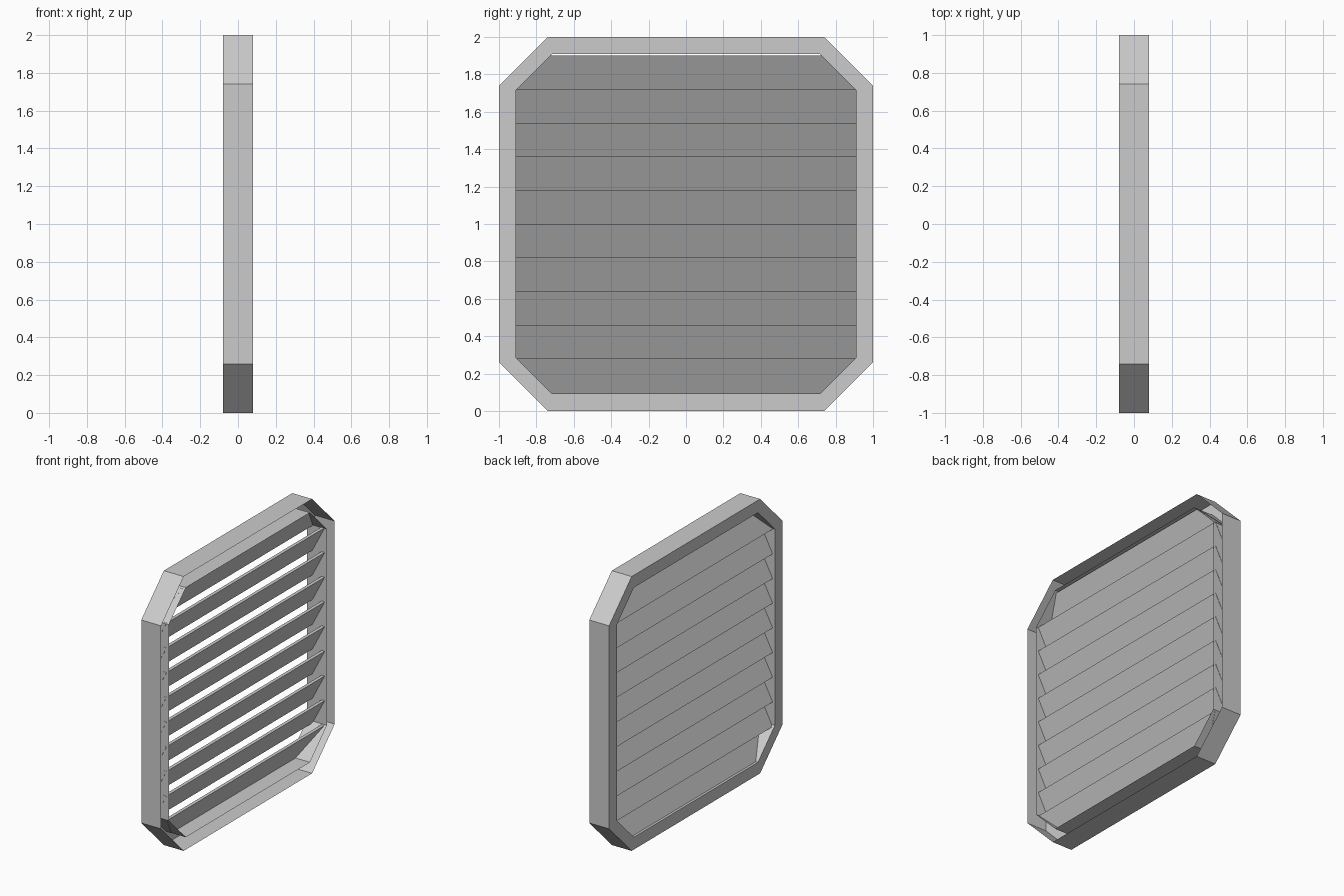
import bpy, bmesh
from mathutils import Vector

if "Cube" in bpy.data.objects:
    bpy.data.objects.remove(bpy.data.objects["Cube"])


def octagon(half, diag):
    """Chamfered square in y/z, centred on z = 1; diag = |y| + |z-1| limit."""
    c = diag - half
    return [(-c, 1 - half), (c, 1 - half), (half, 1 - c), (half, 1 + c),
            (c, 1 + half), (-c, 1 + half), (-half, 1 + c), (-half, 1 - c)]


def finish(bm, name):
    me = bpy.data.meshes.new(name)
    bm.to_mesh(me)
    bm.free()
    ob = bpy.data.objects.new(name, me)
    bpy.context.collection.objects.link(ob)


D = 0.08                       # half depth of the frame
OUTER, INNER = octagon(1.0, 1.74), octagon(0.91, 1.625)

# octagonal frame: outer wall, back ring, inner wall, open towards +x
bm = bmesh.new()
loops = [[bm.verts.new((x, y, z)) for y, z in pts]
         for x, pts in ((D, OUTER), (-D, OUTER), (-D, INNER), (D, INNER))]
for a, b in zip(loops, loops[1:]):
    for i in range(8):
        j = (i + 1) % 8
        bm.faces.new((a[i], b[i], b[j], a[j]))
bm.normal_update()
# outer wall must face outwards
if bm.faces[:][0].normal.z > 0:
    bmesh.ops.reverse_faces(bm, faces=bm.faces[:])
finish(bm, "frame")

# tilted louvre slats, trimmed at the chamfered corners
HALF, DIAG = 0.912, 1.627
for k in range(10):
    top = 1.90 - 0.18 * k
    low = top - 0.19
    profile = [(0.062, top), (0.037, top), (-0.062, low), (-0.037, low)]
    bm = bmesh.new()
    ends = [[bm.verts.new((x, y, z)) for x, z in profile] for y in (-HALF, HALF)]
    bm.faces.new(ends[0])
    bm.faces.new(ends[1][::-1])
    for i in range(4):
        j = (i + 1) % 4
        bm.faces.new((ends[0][i], ends[1][i], ends[1][j], ends[0][j]))
    for sy in (-1, 1):
        for sz in (-1, 1):
            n = Vector((0, sy, sz))
            co = Vector((0, sy * DIAG / 2, 1 + sz * DIAG / 2))
            cut = bmesh.ops.bisect_plane(
                bm, geom=bm.verts[:] + bm.edges[:] + bm.faces[:],
                plane_co=co, plane_no=n, clear_outer=True)
            edges = [e for e in cut["geom_cut"] if isinstance(e, bmesh.types.BMEdge)]
            if edges:
                bmesh.ops.holes_fill(bm, edges=edges)
    bmesh.ops.recalc_face_normals(bm, faces=bm.faces[:])
    finish(bm, f"louvre_slat_{k + 1}")
